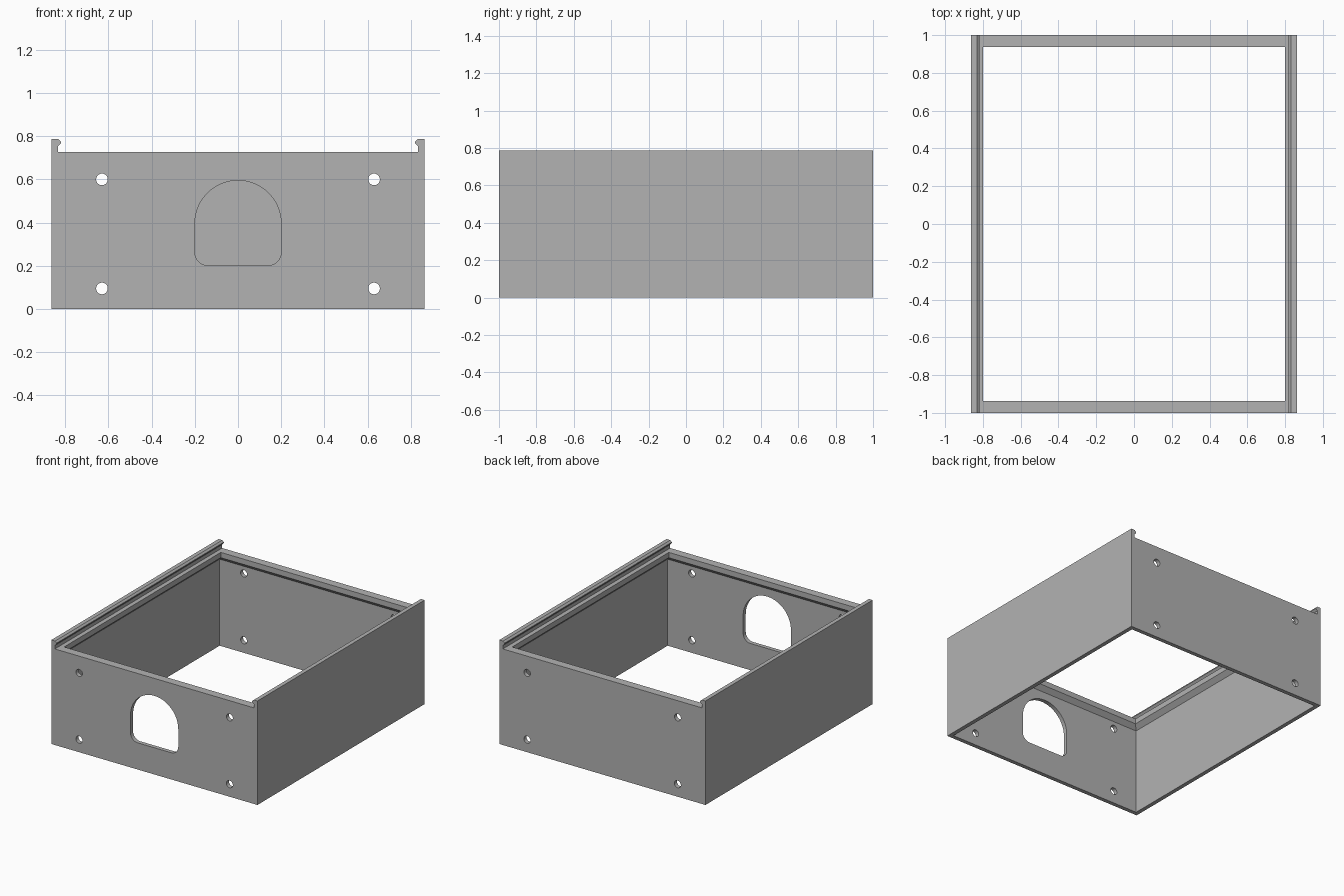
import bpy, bmesh
from math import sin, cos, pi, radians

cube = bpy.data.objects.get("Cube")
if cube:
    bpy.data.objects.remove(cube, do_unlink=True)

grey = bpy.data.materials.new("plain_grey")
grey.use_nodes = True
grey.diffuse_color = (0.448, 0.448, 0.448, 1)
grey.node_tree.nodes["Principled BSDF"].inputs["Base Color"].default_value = grey.diffuse_color

HALF_X, HALF_Y, RIM_Z, TOP_Z = 0.863, 1.0, 0.727, 0.787


def finish(name, bm):
    bmesh.ops.recalc_face_normals(bm, faces=bm.faces)
    mesh = bpy.data.meshes.new(name)
    bm.to_mesh(mesh)
    bm.free()
    mesh.materials.append(grey)
    obj = bpy.data.objects.new(name, mesh)
    bpy.context.collection.objects.link(obj)
    return obj


def extrude_y(name, profile, y0, y1):
    """Prism along y from a closed (x, z) profile."""
    bm = bmesh.new()
    face = bm.faces.new([bm.verts.new((x, y0, z)) for x, z in profile])
    new = bmesh.ops.extrude_face_region(bm, geom=[face])["geom"]
    verts = [v for v in new if isinstance(v, bmesh.types.BMVert)]
    bmesh.ops.translate(bm, verts=verts, vec=(0, y1 - y0, 0))
    return finish(name, bm)


def arc(cx, cz, r, start, end, steps):
    angles = [radians(start + (end - start) * i / steps) for i in range(steps + 1)]
    return [(cx + r * cos(a), cz + r * sin(a)) for a in angles]


# Open frame: wall section (inset, height) swept around the rectangle
section = [(0, 0), (0, RIM_Z), (0.063, RIM_Z), (0.063, 0.687), (0.031, 0.655), (0.031, 0)]
bm = bmesh.new()
rings = []
for inset, z in section:
    x, y = HALF_X - inset, HALF_Y - inset
    rings.append([bm.verts.new((sx * x, sy * y, z))
                  for sx, sy in ((-1, -1), (1, -1), (1, 1), (-1, 1))])
for i, ring in enumerate(rings):
    after = rings[(i + 1) % len(rings)]
    for j in range(4):
        k = (j + 1) % 4
        bm.faces.new((ring[j], ring[k], after[k], after[j]))
frame = finish("box_frame", bm)

# Cutters: arched window in the front, screw holes through front and back
window = arc(0, 0.395, 0.2, 0, 180, 32)
window += arc(-0.14, 0.262, 0.06, 180, 270, 8) + arc(0.14, 0.262, 0.06, 270, 360, 8)
cutters = [extrude_y("window_cutter", window, -1.2, -0.8)]
for x in (-0.63, 0.63):
    for z in (0.095, 0.6):
        circle = arc(x, z, 0.027, 0, 360, 24)[:-1]
        cutters.append(extrude_y("hole_cutter", circle, -1.2, 1.2))
for cutter in cutters:
    cutter.hide_render = True
    mod = frame.modifiers.new("cut", "BOOLEAN")
    mod.operation = "DIFFERENCE"
    mod.solver = "EXACT"
    mod.object = cutter

# Bake the cuts and discard the cutters
depsgraph = bpy.context.evaluated_depsgraph_get()
cut_mesh = bpy.data.meshes.new_from_object(frame.evaluated_get(depsgraph))
frame.modifiers.clear()
frame.data = cut_mesh
for cutter in cutters:
    bpy.data.objects.remove(cutter, do_unlink=True)

# Hooked retaining lips along both sides
hook = [(HALF_X, RIM_Z), (HALF_X, TOP_Z), (0.832, TOP_Z), (0.819, 0.775),
        (0.819, 0.768), (0.833, 0.753), (0.833, RIM_Z)]
for name, side in (("left_lip", 1), ("right_lip", -1)):
    extrude_y(name, [(side * x, z) for x, z in hook], -HALF_Y, HALF_Y)

# Smooth the curved cuts only
bpy.ops.object.select_all(action="DESELECT")
frame.select_set(True)
bpy.context.view_layer.objects.active = frame
bpy.ops.object.shade_smooth_by_angle(angle=radians(30))
